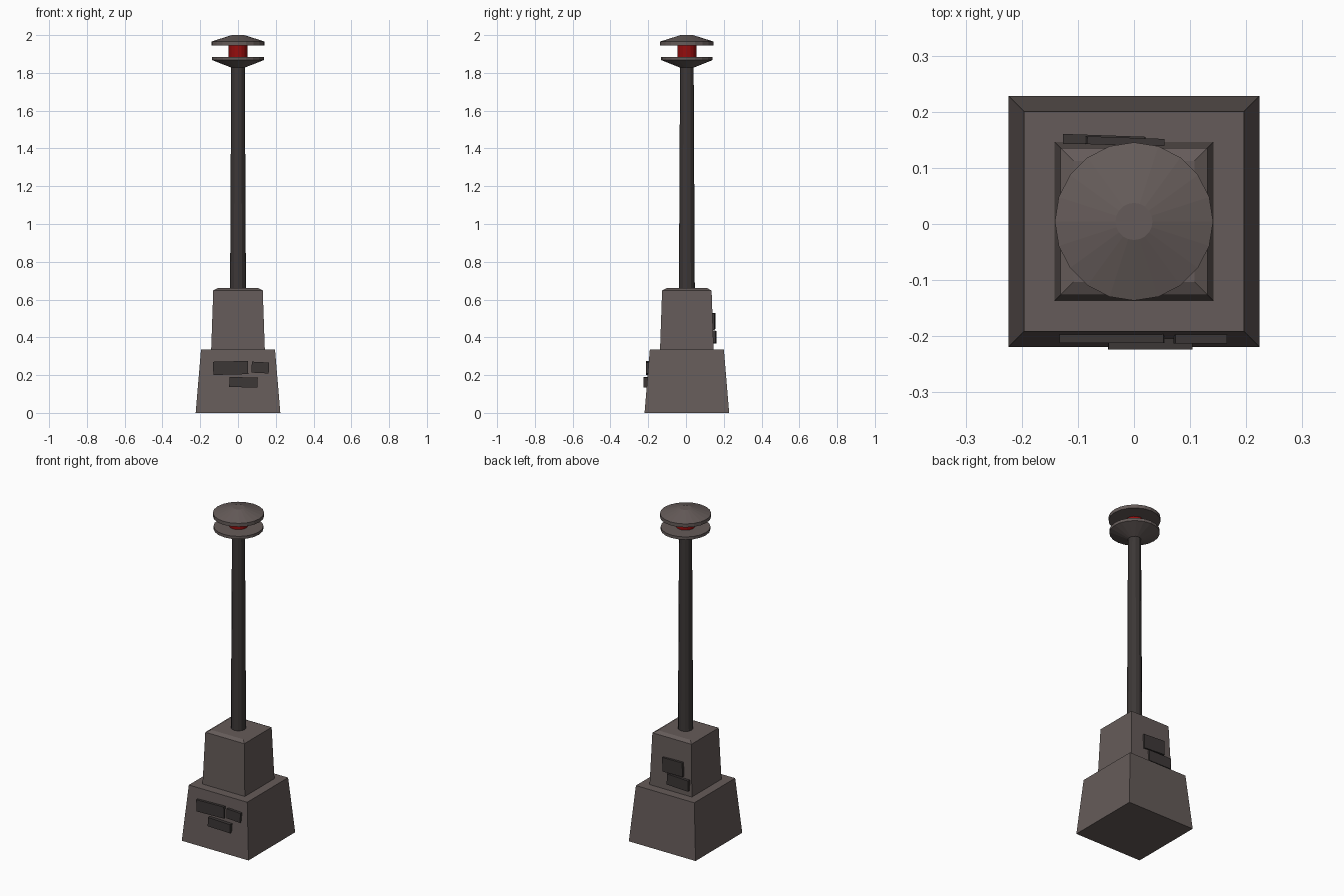
import bpy, bmesh, math
from mathutils import Matrix, Vector

cube = bpy.data.objects.get("Cube")
if cube:
    bpy.data.objects.remove(cube, do_unlink=True)

CY = 0.0045  # depth of the central axis


def material(name, rgb):
    m = bpy.data.materials.new(name)
    m.use_nodes = True
    m.diffuse_color = (*rgb, 1)
    m.node_tree.nodes["Principled BSDF"].inputs["Base Color"].default_value = (*rgb, 1)
    return m


stone = material("warm grey stone", (0.13, 0.105, 0.1))
dark = material("dark grey metal", (0.045, 0.038, 0.037))
red = material("red lamp", (0.3, 0.004, 0.004))


def finish(name, bm, mat):
    bmesh.ops.recalc_face_normals(bm, faces=bm.faces)
    mesh = bpy.data.meshes.new(name)
    bm.to_mesh(mesh)
    bm.free()
    mesh.materials.append(mat)
    obj = bpy.data.objects.new(name, mesh)
    bpy.context.collection.objects.link(obj)
    return obj


def stack(name, profile, sides, mat, turn=0.0):
    """Closed stack of regular rings from (radius, height) pairs."""
    bm = bmesh.new()
    rings = []
    for r, z in profile:
        angles = [turn + math.tau * i / sides for i in range(sides)]
        rings.append([bm.verts.new((r * math.cos(a), CY + r * math.sin(a), z)) for a in angles])
    for low, high in zip(rings, rings[1:]):
        for i in range(sides):
            j = (i + 1) % sides
            bm.faces.new((low[i], low[j], high[j], high[i]))
    bm.faces.new(rings[0])
    bm.faces.new(rings[-1])
    return finish(name, bm, mat)


def square_stack(name, profile, mat):
    return stack(name, [(h * math.sqrt(2), z) for h, z in profile], 4, mat, math.pi / 4)


def plate(name, centre, size, tilt=0, yaw=0):
    bm = bmesh.new()
    turn = Matrix.Rotation(math.radians(yaw), 4, "Z") @ Matrix.Rotation(math.radians(tilt), 4, "Y")
    place = Matrix.Translation(centre) @ turn @ Matrix.Diagonal(Vector((*size, 1)))
    bmesh.ops.create_cube(bm, size=1, matrix=place)
    return finish(name, bm, dark)


# Stepped pedestal
square_stack("lower_pedestal", [(0.224, 0), (0.196, 0.335)], stone)
square_stack("upper_pedestal", [(0.142, 0.335), (0.131, 0.648), (0.108, 0.66)], stone)

# Pole and lamp head
stack("pole", [(0.042, 0.655), (0.036, 1.84)], 12, dark)
stack("lower_dish", [(0.036, 1.828), (0.137, 1.868), (0.137, 1.885)], 20, stone)
stack("lamp", [(0.05, 1.88), (0.05, 1.95)], 16, red)
stack("lamp_cap", [(0.141, 1.945), (0.141, 1.966), (0.033, 2.0)], 20, stone)

# Plates on the front of the lower pedestal
plate("front_wide_plate", (-0.039, -0.201, 0.238), (0.185, 0.022, 0.07), -1.5)
plate("front_small_plate", (0.118, -0.203, 0.24), (0.092, 0.02, 0.058), 3)
plate("front_low_plate", (0.029, -0.211, 0.162), (0.15, 0.026, 0.053), 1.5)

# Plates on the back of the upper pedestal
plate("back_high_plate", (-0.016, 0.147, 0.485), (0.138, 0.014, 0.085), 2, -2)
plate("back_low_plate", (-0.053, 0.149, 0.402), (0.146, 0.018, 0.065), -1, -2)
